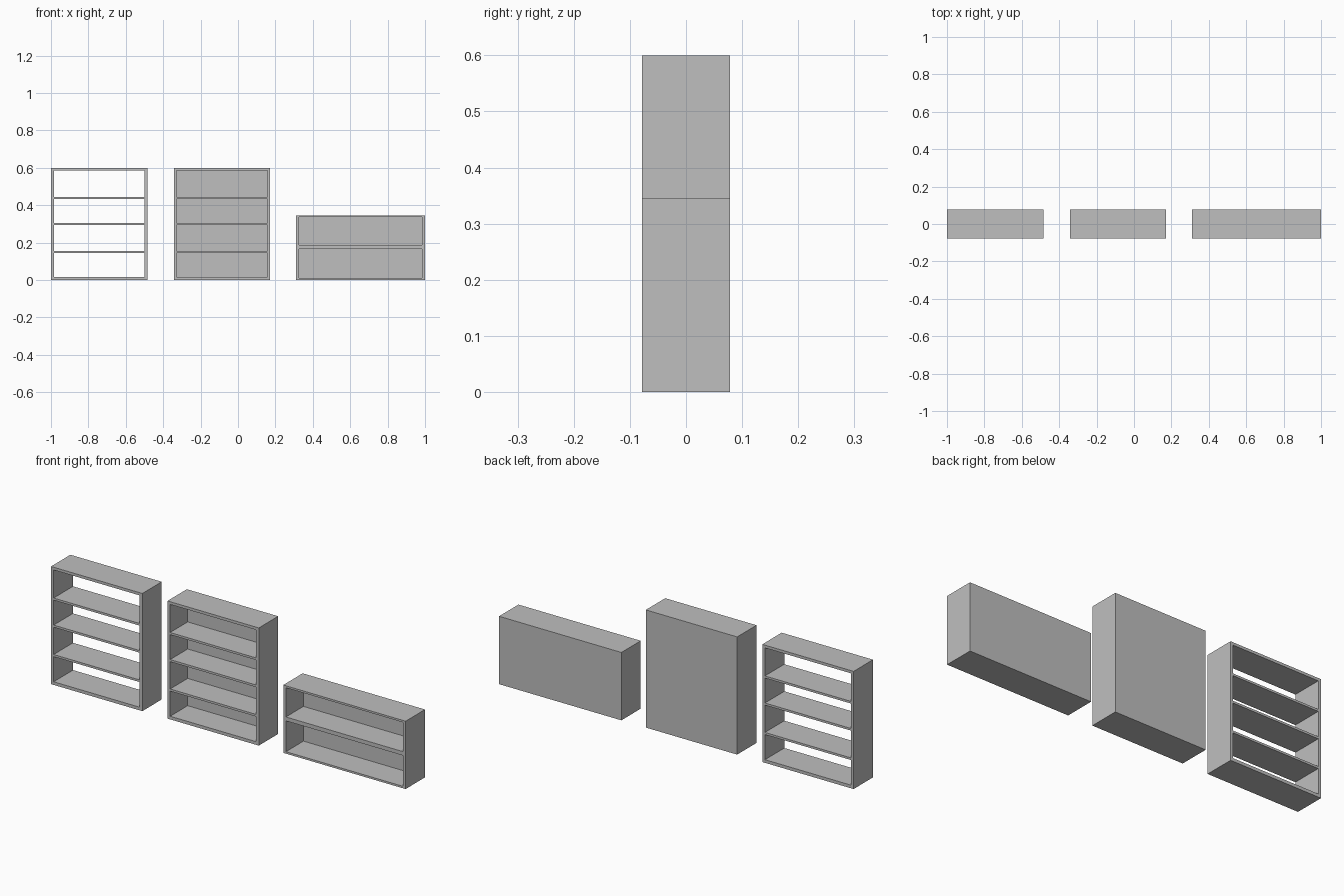
import bpy

cube = bpy.data.objects.get("Cube")
if cube:
    bpy.data.objects.remove(cube, do_unlink=True)

grey = bpy.data.materials.new("plain grey")
grey.use_nodes = True
colour = (0.52, 0.52, 0.52, 1)
grey.diffuse_color = colour
grey.node_tree.nodes["Principled BSDF"].inputs["Base Color"].default_value = colour

FRONT, REAR = -0.078, 0.078
WALL = 0.015
BACK = 0.015


def board(name, x, y, z):
    """Box spanning the given (low, high) ranges."""
    bpy.ops.mesh.primitive_cube_add(size=1)
    ob = bpy.context.object
    ob.name = name
    ob.location = [(a + b) / 2 for a, b in (x, y, z)]
    ob.scale = [b - a for a, b in (x, y, z)]
    bpy.ops.object.transform_apply(location=True, rotation=False, scale=True)
    ob.data.materials.append(grey)


def bookcase(name, left, right, height, base, top, shelves, closed):
    depth = (FRONT, REAR)
    inner = (left + WALL, right - WALL)
    # Upright sides
    board(name + "_right_side", (left, inner[0]), depth, (0, height))
    board(name + "_left_side", (inner[1], right), depth, (0, height))
    # Base and top boards
    board(name + "_base", inner, depth, (0, base))
    board(name + "_top", inner, depth, (height - top, height))
    # Back panel, flush with the rear edges
    shelf_rear = REAR
    if closed:
        shelf_rear = REAR - BACK
        board(name + "_back", inner, (shelf_rear, REAR), (base, height - top))
    # Shelves
    for i, span in enumerate(shelves):
        board(f"{name}_shelf_{i + 1}", inner, (FRONT, shelf_rear), span)


tall_shelves = [(0.144, 0.155), (0.294, 0.305), (0.432, 0.443)]
bookcase("open_bookcase", -1.0, -0.485, 0.6, 0.016, 0.014, tall_shelves, False)
bookcase("backed_bookcase", -0.343, 0.172, 0.6, 0.016, 0.014, tall_shelves, True)
bookcase("low_bookcase", 0.31, 1.0, 0.346, 0.01, 0.01, [(0.167, 0.187)], True)
